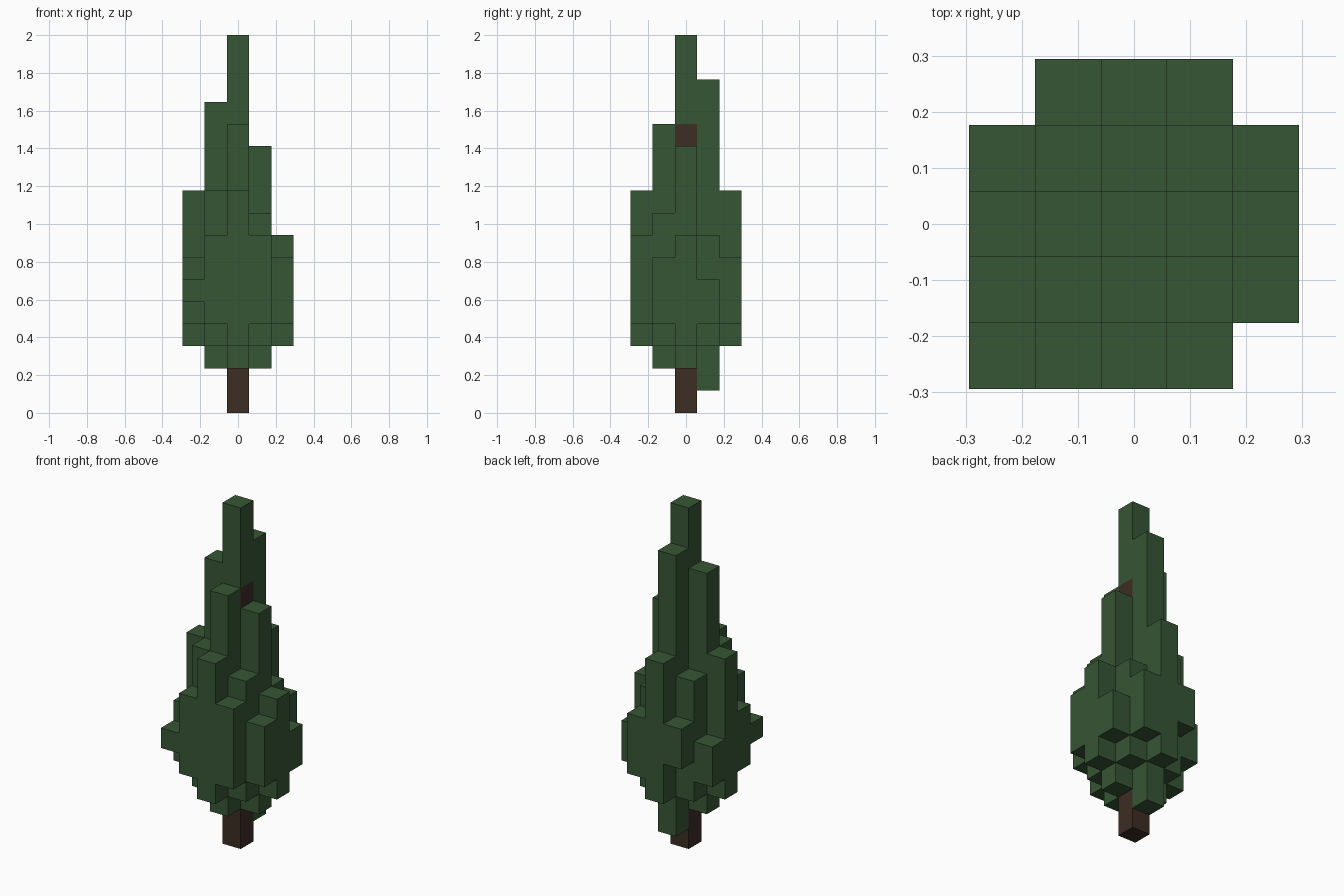
import bpy
import bmesh
from mathutils import Vector

if "Cube" in bpy.data.objects:
    bpy.data.objects.remove(bpy.data.objects["Cube"], do_unlink=True)

HEIGHT = 17                 # blocks from ground to tip
BLOCK = 2 / HEIGHT
TRUNK_TOP = 13

# Leaf columns: rows run front to back, entries run from -x to +x.
# Each entry is (bottom, top) in blocks; None leaves the corner empty.
COLUMNS = [
    [(5, 6), (4, 8), (3, 10), (4, 8), None],
    [(4, 7), (3, 10), (2, 13), (3, 9), (4, 7)],
    [(3, 10), (2, 14), (TRUNK_TOP, HEIGHT), (2, 12), (3, 8)],
    [(4, 6), (3, 9), (1, 15), (3, 8), (4, 6)],
    [None, (5, 7), (3, 10), (4, 7), None],
]


def flat_material(name, color):
    mat = bpy.data.materials.new(name)
    mat.use_nodes = True
    mat.diffuse_color = (*color, 1)
    shader = next(n for n in mat.node_tree.nodes if n.type == "BSDF_PRINCIPLED")
    shader.inputs["Base Color"].default_value = (*color, 1)
    shader.inputs["Roughness"].default_value = 0.9
    return mat


def block_shell(name, cells, solid, mat):
    """Mesh the sides of the cells that do not touch another solid cell."""
    bm = bmesh.new()
    corners = {}

    def corner(p):
        key = tuple(round(c * 2) for c in p)
        if key not in corners:
            corners[key] = bm.verts.new(p * BLOCK)
        return corners[key]

    for cell in sorted(cells):
        center = Vector(cell) + Vector((0, 0, 0.5))
        for axis in range(3):
            for sign in (-1, 1):
                normal = Vector((0, 0, 0))
                normal[axis] = sign
                if tuple(int(a + b) for a, b in zip(cell, normal)) in solid:
                    continue
                u = Vector((0, 0, 0))
                u[(axis + 1) % 3] = 0.5
                v = normal.cross(u)
                mid = center + normal / 2
                bm.faces.new([corner(mid + d) for d in (-u - v, u - v, u + v, v - u)])

    # Join neighbouring squares into large flat faces
    bmesh.ops.dissolve_limit(bm, angle_limit=0.01, verts=bm.verts, edges=bm.edges)
    mesh = bpy.data.meshes.new(name)
    bm.to_mesh(mesh)
    bm.free()
    mesh.materials.append(mat)
    obj = bpy.data.objects.new(name, mesh)
    bpy.context.collection.objects.link(obj)
    return obj


leaf_cells = {
    (x - 2, y - 2, z)
    for y, row in enumerate(COLUMNS)
    for x, span in enumerate(row) if span
    for z in range(*span)
}
trunk_cells = {(0, 0, z) for z in range(TRUNK_TOP)}
solid = leaf_cells | trunk_cells

# Foliage and trunk
block_shell("foliage", leaf_cells, solid, flat_material("leaf green", (0.037, 0.093, 0.035)))
block_shell("trunk", trunk_cells, solid, flat_material("bark brown", (0.047, 0.026, 0.018)))
